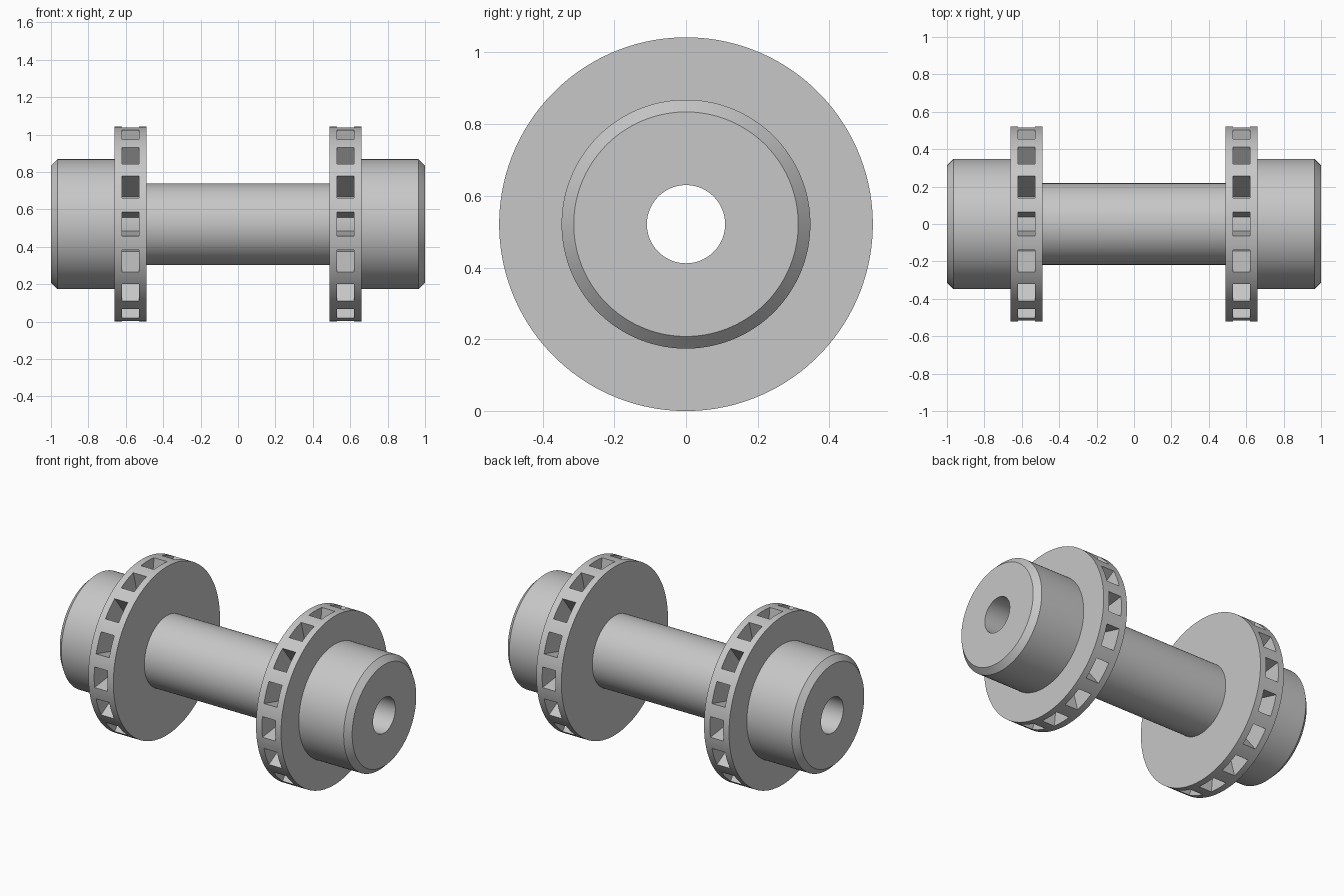
import bpy, bmesh
from math import cos, sin, radians, pi

if "Cube" in bpy.data.objects:
    bpy.data.objects.remove(bpy.data.objects["Cube"])

SEGMENTS = 128
AXIS_Z = 0.521
BORE = 0.109
SHAFT_R, HUB_R, FLANGE_R = 0.218, 0.347, 0.521
POCKET_FLOOR_R = 0.295

# Single grey metal
grey = bpy.data.materials.new("grey metal")
grey.use_nodes = True
colour = (0.57, 0.57, 0.57, 1)
grey.diffuse_color = colour
grey.node_tree.nodes["Principled BSDF"].inputs["Base Color"].default_value = colour


def lathe(bm, profile):
    """Spin a closed (x, radius) profile about the x axis; return faces by profile edge."""
    rings = []
    for k in range(SEGMENTS):
        a = (k - 0.5) * 2 * pi / SEGMENTS
        rings.append([bm.verts.new((x, r * cos(a), r * sin(a))) for x, r in profile])
    bands = [[] for _ in profile]
    for k, ring in enumerate(rings):
        after = rings[(k + 1) % SEGMENTS]
        for i in range(len(profile)):
            j = (i + 1) % len(profile)
            bands[i].append(bm.faces.new((ring[i], ring[j], after[j], after[i])))
    bmesh.ops.recalc_face_normals(bm, faces=bm.faces)
    return bands


def finish(bm, name):
    bmesh.ops.recalc_face_normals(bm, faces=bm.faces)
    mesh = bpy.data.meshes.new(name)
    bm.to_mesh(mesh)
    bm.free()
    mesh.materials.append(grey)
    obj = bpy.data.objects.new(name, mesh)
    obj.location.z = AXIS_Z
    bpy.context.collection.objects.link(obj)
    bpy.ops.object.select_all(action="DESELECT")
    obj.select_set(True)
    bpy.context.view_layer.objects.active = obj
    bpy.ops.object.shade_smooth_by_angle(angle=radians(25))


def cut_pockets(bm, band):
    """Sink sixteen radial pockets, each five faces wide out of every eight."""
    pockets = [f for k, f in enumerate(band) if (k + 2) % 8 < 5]
    result = bmesh.ops.extrude_face_region(bm, geom=pockets)
    for item in result["geom"]:
        if isinstance(item, bmesh.types.BMVert):
            item.co.y *= POCKET_FLOOR_R / FLANGE_R
            item.co.z *= POCKET_FLOOR_R / FLANGE_R
    leftover = [f for f in pockets if f.is_valid]
    if leftover:
        bmesh.ops.delete(bm, geom=leftover, context="FACES_ONLY")


# Central hollow shaft
bm = bmesh.new()
lathe(bm, [(-0.488, BORE), (-0.488, SHAFT_R), (0.488, SHAFT_R), (0.488, BORE)])
finish(bm, "shaft")

for side, s in (("left", 1), ("right", -1)):
    # Flange with a ring of pockets in its rim
    bm = bmesh.new()
    bands = lathe(bm, [(s * x, r) for x, r in (
        (0.488, BORE), (0.488, FLANGE_R), (0.529, FLANGE_R),
        (0.619, FLANGE_R), (0.659, FLANGE_R), (0.659, BORE))])
    cut_pockets(bm, bands[2])
    finish(bm, side + "_flange")

    # Outer hub with a chamfered end
    bm = bmesh.new()
    lathe(bm, [(s * x, r) for x, r in (
        (0.659, BORE), (0.659, HUB_R), (0.966, HUB_R),
        (1.0, HUB_R - 0.034), (1.0, BORE))])
    finish(bm, side + "_hub")
